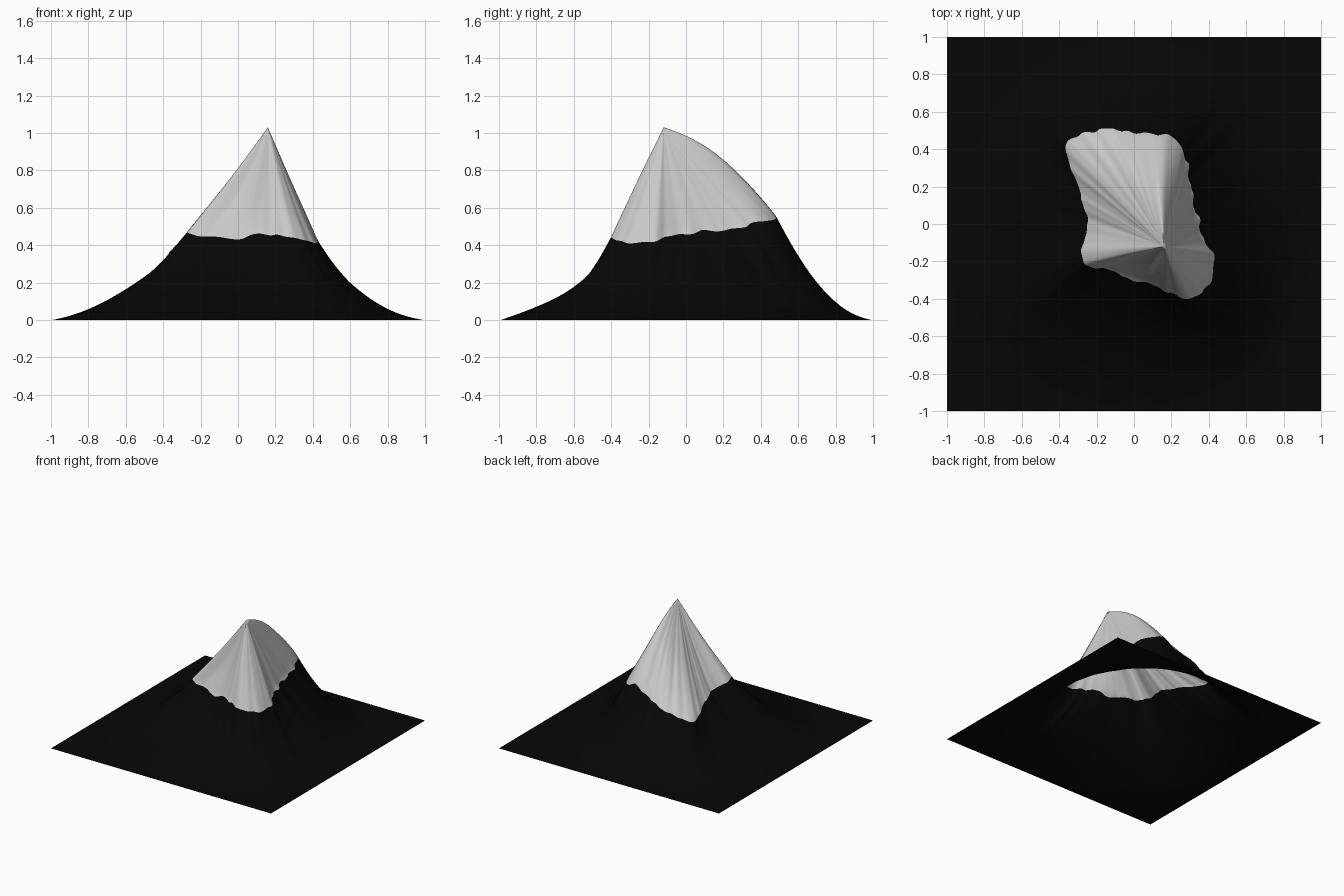
import bpy
import bmesh
from mathutils import Vector, noise

cube = bpy.data.objects.get("Cube")
if cube:
    bpy.data.objects.remove(cube)


def make_material(name, value):
    mat = bpy.data.materials.new(name)
    mat.use_nodes = True
    colour = (value, value, value, 1)
    mat.diffuse_color = colour
    bsdf = mat.node_tree.nodes["Principled BSDF"]
    bsdf.inputs["Base Color"].default_value = colour
    bsdf.inputs["Roughness"].default_value = 0.9
    return mat


# Summit, and the snow line around it: x, y, height, height halfway to summit
SUMMIT = Vector((0.16, -0.12, 1.03))
SNOW_LINE = [Vector(p) for p in (
    (.43, -.18, .41, .72), (.37, -.08, .45, .75), (.33, .06, .47, .77),
    (.3, .2, .49, .77), (.27, .38, .52, .78), (.21, .46, .54, .83),
    (.12, .48, .56, .88), (0, .48, .5, .83), (-.17, .51, .42, .74),
    (-.36, .43, .36, .65), (-.3, .2, .4, .68), (-.25, 0, .43, .72),
    (-.28, -.2, .47, .73), (-.15, -.24, .46, .67), (0, -.29, .46, .68),
    (.1, -.32, .49, .73), (.2, -.37, .46, .75), (.3, -.4, .44, .73),
    (.4, -.32, .42, .71))]
STEPS = 12
SNOW_RINGS = 18
ROCK_RINGS = 22


def closed_spline(points, steps):
    """Sample a closed smooth curve through the points."""
    n = len(points)
    for i in range(n):
        a, b, c, d = (points[(i + k) % n] for k in (-1, 0, 1, 2))
        for s in range(steps):
            t = s / steps
            yield 0.5 * (2 * b + (c - a) * t + (2 * a - 5 * b + 4 * c - d) * t ** 2
                         + (3 * b - a - 3 * c + d) * t ** 3)


def slope_point(sample, t):
    """Point on the slope: summit at 0, mean snow line at 1, foot at 2."""
    edge = sample.xy
    low, mid = sample.z, sample.w
    if t <= 1:
        p = SUMMIT.xy.lerp(edge, t)
        z = (SUMMIT.z * (1 - t) * (1 - 2 * t) + 4 * mid * t * (1 - t)
             + low * t * (2 * t - 1))
    else:
        v = min(t - 1, 1)
        toward = edge.normalized()
        p = edge.lerp(toward * 0.99, v)
        power = 1.75 - 0.2 * max(0, -toward.x) + (0.45 - v) * max(0, -toward.y)
        z = low * (1 - v) ** power
    # Broad gullies, fading out at the summit and the foot
    z += 0.03 * t * (2 - t) * z * noise.noise(Vector((p.x, p.y, 0)) * 6)
    return p.x, p.y, z


def spoke(sample):
    """Points from just below the summit, over the snow line, to the border."""
    place = Vector((sample.x, sample.y, 0))
    line = 1 + 0.04 * noise.noise(place * 16)
    points = [slope_point(sample, line * i / SNOW_RINGS)
              for i in range(1, SNOW_RINGS + 1)]
    points += [slope_point(sample, line + (2 - line) * i / ROCK_RINGS)
               for i in range(1, ROCK_RINGS + 1)]
    # Flat square border, snapped to its corners
    border = sample.xy / max(abs(sample.x), abs(sample.y))
    if min(abs(border.x), abs(border.y)) > 0.95:
        border = Vector((1 if border.x > 0 else -1, 1 if border.y > 0 else -1))
    points.append((border.x, border.y, 0))
    return points


# Mountain surface: a fan at the summit, then rings out to the square border
bm = bmesh.new()
top = bm.verts.new(SUMMIT)
spokes = [[bm.verts.new(p) for p in spoke(s)]
          for s in closed_spline(SNOW_LINE, STEPS)]
for left, right in zip(spokes, spokes[1:] + spokes[:1]):
    bm.faces.new((top, left[0], right[0]))
    for i in range(len(left) - 1):
        face = bm.faces.new((left[i], left[i + 1], right[i + 1], right[i]))
        face.material_index = 0 if i < SNOW_RINGS - 1 else 1

# Soften the slopes, keeping the summit and the flat foot in place
slopes = [v for line in spokes for v in line[:-2]]
for _ in range(20):
    bmesh.ops.smooth_vert(bm, verts=slopes, factor=0.5, use_axis_z=True)

bmesh.ops.remove_doubles(bm, verts=bm.verts[:], dist=0.0005)
bmesh.ops.recalc_face_normals(bm, faces=bm.faces[:])
bm.normal_update()
if sum(f.normal.z for f in bm.faces) < 0:
    bmesh.ops.reverse_faces(bm, faces=bm.faces[:])
for face in bm.faces:
    face.smooth = True

mesh = bpy.data.meshes.new("mountain")
bm.to_mesh(mesh)
bm.free()
mesh.materials.append(make_material("snow_white", 0.58))
mesh.materials.append(make_material("black_rock", 0.002))
mountain = bpy.data.objects.new("mountain", mesh)
bpy.context.collection.objects.link(mountain)
